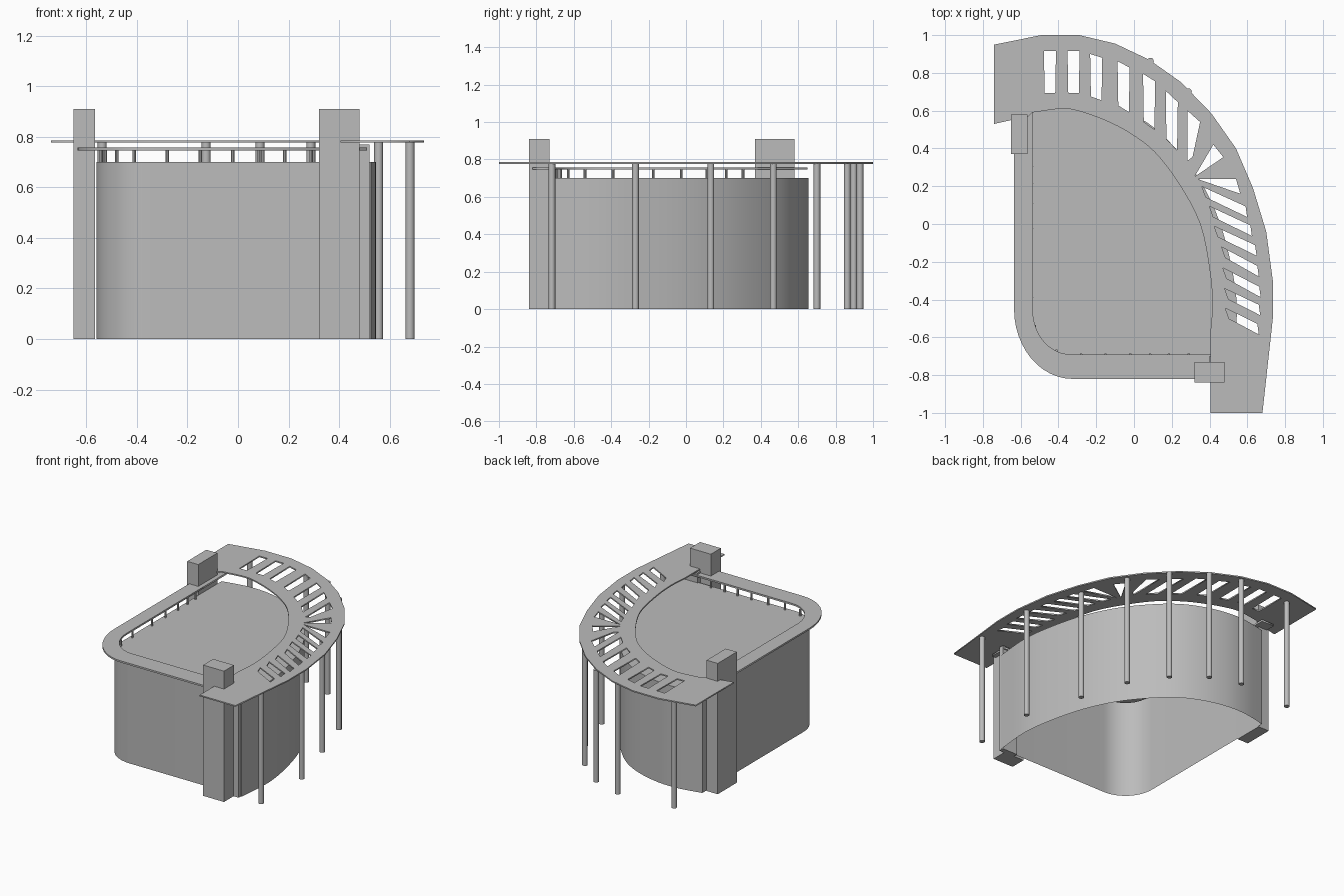
import bpy
import bmesh
from math import pi, sin, cos
from mathutils import Vector

cube = bpy.data.objects.get("Cube")
if cube:
    bpy.data.objects.remove(cube, do_unlink=True)

grey = bpy.data.materials.new("plain grey")
grey.use_nodes = True
COLOUR = (0.5, 0.5, 0.5, 1)
grey.diffuse_color = COLOUR
grey.node_tree.nodes["Principled BSDF"].inputs["Base Color"].default_value = COLOUR


def activate(ob):
    bpy.ops.object.select_all(action="DESELECT")
    ob.select_set(True)
    bpy.context.view_layer.objects.active = ob


def add_mesh(name, bm):
    mesh = bpy.data.meshes.new(name)
    bm.to_mesh(mesh)
    bm.free()
    mesh.materials.append(grey)
    ob = bpy.data.objects.new(name, mesh)
    bpy.context.collection.objects.link(ob)
    return ob


def box(name, low, high):
    bm = bmesh.new()
    bmesh.ops.create_cube(bm, size=1)
    for v in bm.verts:
        v.co = [l + (c + 0.5) * (h - l) for c, l, h in zip(v.co, low, high)]
    return add_mesh(name, bm)


def rod(name, x, y, bottom, top, radius, sides):
    bm = bmesh.new()
    bmesh.ops.create_cone(bm, cap_ends=True, segments=sides, radius1=radius,
                          radius2=radius, depth=top - bottom)
    bmesh.ops.translate(bm, vec=(x, y, (top + bottom) / 2), verts=bm.verts)
    ob = add_mesh(name, bm)
    activate(ob)
    bpy.ops.object.shade_smooth_by_angle()


def plate(name, loops, z, thickness):
    """Flat plate from an outline followed by hole outlines."""
    curve = bpy.data.curves.new(name, "CURVE")
    curve.dimensions = "2D"
    curve.fill_mode = "BOTH"
    curve.extrude = thickness / 2
    for loop in loops:
        spline = curve.splines.new("POLY")
        spline.points.add(len(loop) - 1)
        for p, (x, y) in zip(spline.points, loop):
            p.co = (x, y, 0, 1)
        spline.use_cyclic_u = True
    curve.materials.append(grey)
    ob = bpy.data.objects.new(name, curve)
    ob.location.z = z
    bpy.context.collection.objects.link(ob)
    activate(ob)
    bpy.ops.object.convert(target="MESH")


def smooth_path(points, steps=4):
    """Smooth curve through the points."""
    pts = [Vector(p) for p in points]
    pts = [2 * pts[0] - pts[1]] + pts + [2 * pts[-1] - pts[-2]]
    out = []
    for a, b, c, d in zip(pts, pts[1:], pts[2:], pts[3:]):
        for i in range(steps):
            t = i / steps
            out.append(tuple(0.5 * (2 * b + (c - a) * t + (2 * a - 5 * b + 4 * c - d) * t ** 2
                                    + (3 * b - a - 3 * c + d) * t ** 3)))
    return out + [tuple(pts[-2])]


def corner(left, front, rx, ry, steps=12):
    """Rounded front corner, from the left side to the front side."""
    angles = [pi + pi / 2 * i / steps for i in range(steps + 1)]
    return [(left + rx + rx * cos(a), front + ry + ry * sin(a)) for a in angles]


# Hollow main hall with a low parapet around the recessed roof
hall_arc = smooth_path([(0.525, -0.71), (0.545, -0.45), (0.515, -0.22), (0.45, 0.02),
                        (0.35, 0.23), (0.22, 0.4), (0.08, 0.53), (-0.08, 0.61),
                        (-0.25, 0.65), (-0.4, 0.65), (-0.56, 0.62)])
outline = corner(-0.56, -0.71, 0.22, 0.22) + hall_arc
bm = bmesh.new()
base = bm.faces.new([bm.verts.new((x, y, 0)) for x, y in outline])
made = bmesh.ops.extrude_face_region(bm, geom=[base], use_keep_orig=True)["geom"]
cap = [g for g in made if isinstance(g, bmesh.types.BMFace)][0]
bmesh.ops.translate(bm, vec=(0, 0, 0.7), verts=cap.verts)
bmesh.ops.recalc_face_normals(bm, faces=bm.faces)
bmesh.ops.inset_region(bm, faces=[cap], thickness=0.04, use_even_offset=True)
made = bmesh.ops.extrude_face_region(bm, geom=[cap])["geom"]
roof = [g for g in made if isinstance(g, bmesh.types.BMFace)][0]
bmesh.ops.translate(bm, vec=(0, 0, -0.03), verts=roof.verts)
floor = [f for f in bm.faces if all(v.co.z < 0.001 for v in f.verts)]
bmesh.ops.delete(bm, geom=floor, context="FACES_ONLY")
hall = add_mesh("hall", bm)
activate(hall)
bpy.ops.object.shade_smooth_by_angle()

# Towers and the short end wall
box("front_tower", (0.32, -0.84, 0), (0.48, -0.73, 0.91))
box("left_tower", (-0.65, 0.37, 0), (-0.565, 0.58, 0.91))
box("end_wall", (0.4, -0.735, 0), (0.52, -0.7, 0.77))

# Thin eave running around the straight sides
eave_outer = [(-0.635, 0.65)] + corner(-0.635, -0.82, 0.31, 0.37) + [(0.51, -0.82)]
eave_inner = [(-0.535, 0.65)] + corner(-0.535, -0.69, 0.2, 0.23) + [(0.51, -0.69)]
plate("eave", [eave_outer + eave_inner[::-1]], 0.752, 0.012)

# Short struts holding the eave
struts = [(-0.54, y) for y in (-0.39, -0.175, -0.025, 0.11, 0.215, 0.305)]
struts += [(x, -0.69) for x in (-0.28, -0.15, -0.02, 0.085, 0.185, 0.29)]
struts += [(-0.525, -0.54), (-0.48, -0.63), (-0.41, -0.67)]
for x, y in struts:
    rod("eave_strut", x, y, 0.7, 0.746, 0.007, 8)

# Curved canopy with slots
canopy_inner = smooth_path([(0.405, -0.57), (0.415, -0.42), (0.4, -0.24), (0.35, 0),
                            (0.24, 0.21), (0.11, 0.38), (-0.02, 0.48), (-0.156, 0.55),
                            (-0.3, 0.6), (-0.39, 0.61), (-0.54, 0.59)])
canopy_outer = [(-0.56, 0.57), (-0.74, 0.53), (-0.74, 0.95), (-0.49, 1), (-0.29, 1),
                (-0.1, 0.955), (0.08, 0.87), (0.25, 0.75), (0.41, 0.585), (0.54, 0.4),
                (0.63, 0.19), (0.7, -0.04), (0.735, -0.3), (0.735, -0.5), (0.68, -1),
                (0.405, -1)]
slots = []
for x, near, far, skew in [(-0.445, 0.693, 0.915, 0), (-0.32, 0.693, 0.915, 0),
                           (-0.2, 0.665, 0.89, 0.01), (-0.055, 0.61, 0.845, 0.017),
                           (0.08, 0.52, 0.775, 0.02), (0.2, 0.42, 0.675, 0.03)]:
    w = 0.032
    slots.append([(x - w, far + skew), (x + w, far - skew),
                  (x + w - 0.004, near - skew), (x - w + 0.004, near + skew)])
for x1, y1, x2, y2 in [(0.37, 0.17, 0.595, 0.065), (0.41, 0.065, 0.62, -0.035),
                       (0.435, -0.04, 0.645, -0.14), (0.474, -0.15, 0.657, -0.25),
                       (0.48, -0.26, 0.667, -0.36), (0.49, -0.37, 0.664, -0.455),
                       (0.493, -0.473, 0.657, -0.557)]:
    h = 0.028
    slots.append([(x1 - 0.01, y1 + h), (x2 - 0.004, y2 + h),
                  (x2 + 0.004, y2 - h), (x1 + 0.01, y1 - h)])
slots += [[(0.283, 0.6), (0.35, 0.54), (0.31, 0.355), (0.283, 0.335)],
          [(0.42, 0.42), (0.473, 0.354), (0.32, 0.25)],
          [(0.34, 0.237), (0.54, 0.238), (0.563, 0.16)]]
plate("canopy", [canopy_inner + canopy_outer] + slots, 0.781, 0.009)

# Tall columns under the canopy rim
for x, y in [(0.68, -0.717), (0.68, -0.27), (0.556, 0.133), (0.45, 0.467),
             (0.288, 0.7), (0.087, 0.862), (-0.126, 0.93), (-0.537, 0.897)]:
    rod("canopy_column", x, y, 0, 0.778, 0.018, 16)
